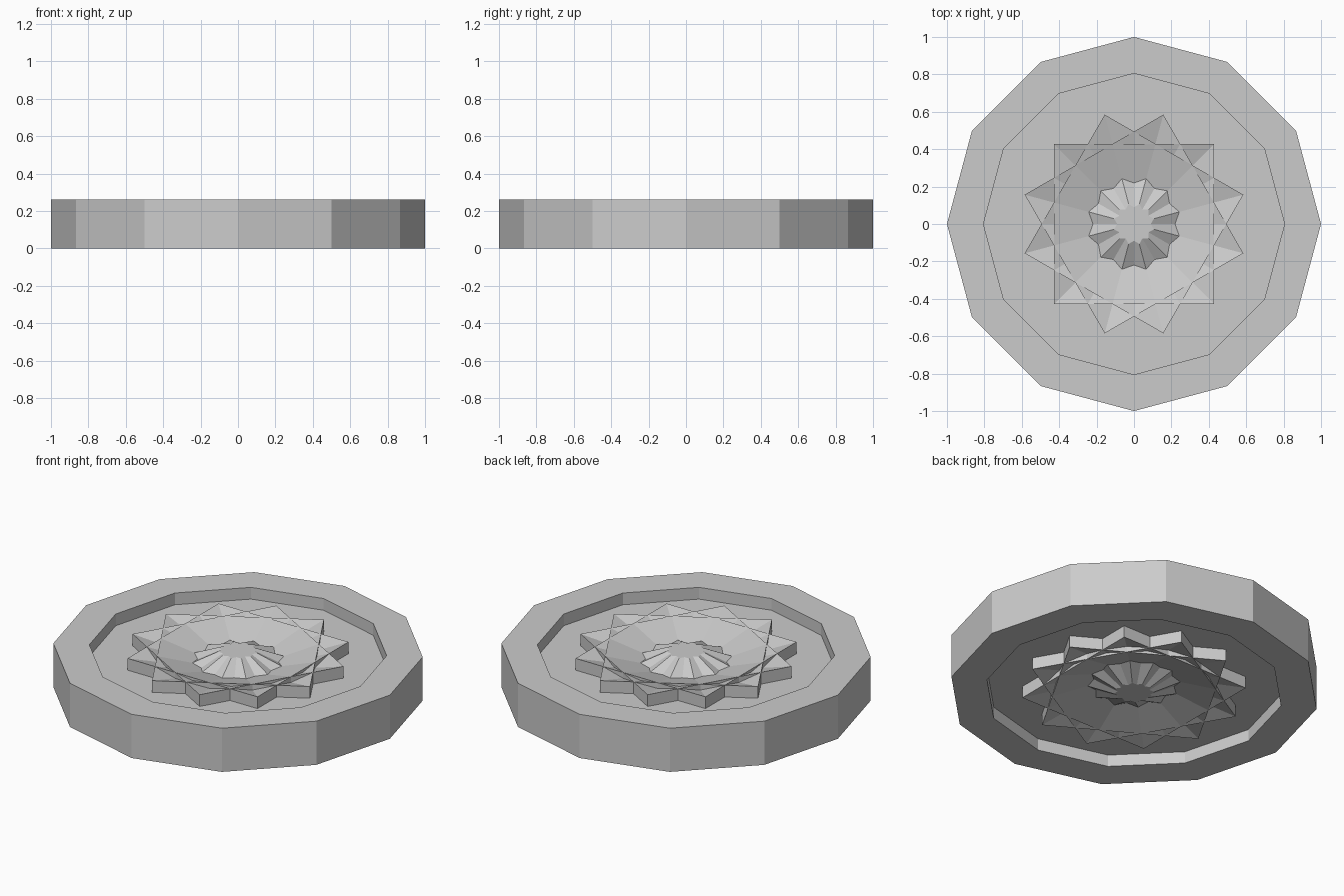
import bpy
import bmesh
from math import cos, sin, pi, radians

cube = bpy.data.objects.get("Cube")
if cube:
    bpy.data.objects.remove(cube, do_unlink=True)

HEIGHT = 0.26
MID = HEIGHT / 2
FLOOR = 0.19
STAR_RADIUS = 0.605

grey = bpy.data.materials.new("light grey")
grey.use_nodes = True
colour = (0.6, 0.6, 0.6, 1)
grey.diffuse_color = colour
grey.node_tree.nodes["Principled BSDF"].inputs["Base Color"].default_value = colour


def lathe(name, profile, sides, turn=0.0):
    """Sweep (radius, z) points around z, capping both ends with flat polygons."""
    bm = bmesh.new()
    rings = [[bm.verts.new((r * cos(turn + 2 * pi * i / sides),
                            r * sin(turn + 2 * pi * i / sides), z))
              for i in range(sides)] for r, z in profile]
    for low, high in zip(rings, rings[1:]):
        for i in range(sides):
            j = (i + 1) % sides
            bm.faces.new((low[i], low[j], high[j], high[i]))
    bm.faces.new(rings[0])
    bm.faces.new(rings[-1])
    bmesh.ops.recalc_face_normals(bm, faces=bm.faces)
    mesh = bpy.data.meshes.new(name)
    bm.to_mesh(mesh)
    bm.free()
    mesh.materials.append(grey)
    obj = bpy.data.objects.new(name, mesh)
    bpy.context.collection.objects.link(obj)
    return obj


def both_sides(upper):
    """Mirror the upper half of a profile about the middle height."""
    return [(r, 2 * MID - z) for r, z in upper] + [(r, z) for r, z in reversed(upper)]


# Twelve-sided rim with a recessed floor on both faces
lathe("rim_disc", both_sides([(0.4, FLOOR), (0.805, FLOOR), (0.805, HEIGHT), (1.0, HEIGHT)]), 12)

# Three overlapping square dishes form the star and its raised hub
dish = [(0.11, HEIGHT), (0.283, FLOOR + 0.002), (STAR_RADIUS, HEIGHT)]
for number, angle in enumerate((15, 45, 75), 1):
    lathe(f"star_dish_{number}", both_sides(dish), 4, radians(angle))
